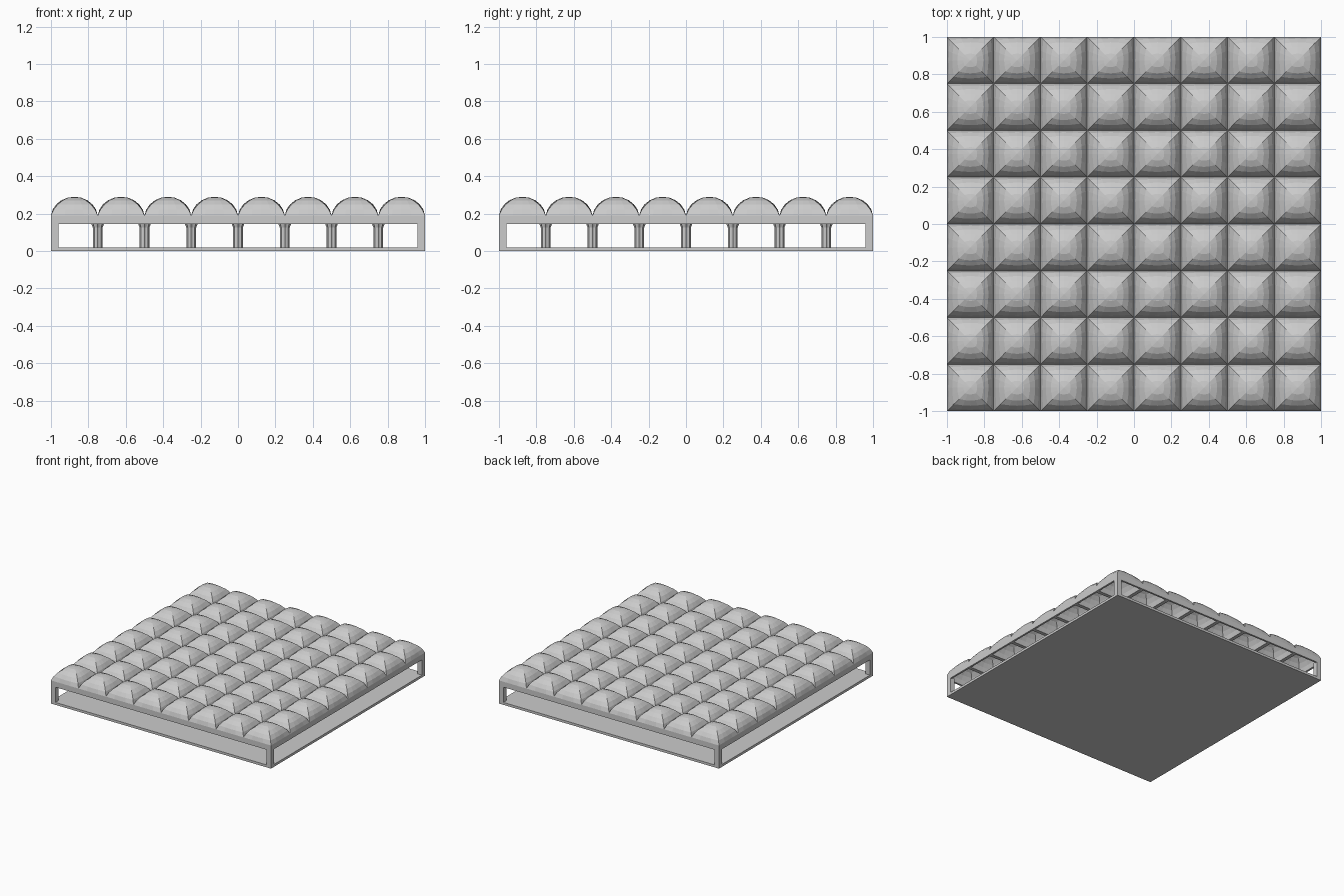
import bpy, bmesh
from math import sin, cos, tan, pi, radians

cube = bpy.data.objects.get("Cube")
if cube:
    bpy.data.objects.remove(cube, do_unlink=True)

stone = bpy.data.materials.new("pale grey stone")
stone.use_nodes = True
GREY = (0.6, 0.6, 0.6, 1)
stone.diffuse_color = GREY
stone.node_tree.nodes["Principled BSDF"].inputs["Base Color"].default_value = GREY

CELLS, PITCH = 8, 0.25
HALF = PITCH / 2
FLOOR, BEAM, SPRING, TOP = 0.02, 0.145, 0.19, 0.29


def finish(name, bm):
    mesh = bpy.data.meshes.new(name)
    bm.normal_update()
    bm.to_mesh(mesh)
    bm.free()
    mesh.materials.append(stone)
    obj = bpy.data.objects.new(name, mesh)
    bpy.context.collection.objects.link(obj)
    return obj


def box(name, low, high):
    bm = bmesh.new()
    bmesh.ops.create_cube(bm, size=1)
    for v in bm.verts:
        for i in range(3):
            v.co[i] = high[i] if v.co[i] > 0 else low[i]
    return finish(name, bm)


def grid(obj, count):
    for axis in range(2):
        mod = obj.modifiers.new("repeat", "ARRAY")
        mod.count = count
        mod.use_relative_offset = False
        mod.use_constant_offset = True
        mod.constant_offset_displace = [PITCH if i == axis else 0 for i in range(3)]


def ring(bm, centre, half, z, roundness):
    """Square ring whose corners are eased towards a circle."""
    verts = []
    for i in range(16):
        a = 2 * pi * i / 16
        c, s = cos(a), sin(a)
        r = (1 - roundness) / max(abs(c), abs(s)) + roundness
        verts.append(bm.verts.new((centre + half * r * c, centre + half * r * s, z)))
    return verts


def bridge(bm, a, b):
    for i in range(len(a)):
        j = (i + 1) % len(a)
        bm.faces.new((a[i], a[j], b[j], b[i]))


def dome(bm, half, base, top, centre, steps=5):
    rings = []
    for k in range(steps):
        t = k / steps
        a = radians(6 + 84 * t)
        rise = (sin(a) - sin(radians(6))) / (1 - sin(radians(6)))
        rings.append(ring(bm, centre, half * cos(a) / cos(radians(6)),
                          base + (top - base) * rise, 0.75 * t))
    for a, b in zip(rings, rings[1:]):
        bridge(bm, a, b)
    apex = bm.verts.new((centre, centre, top))
    for i in range(16):
        bm.faces.new((rings[-1][i], rings[-1][(i + 1) % 16], apex))
    return rings[0]


# Domed roof: outer shells, inner vaults and the beam soffits between them
first = -1 + HALF
bm = bmesh.new()
dome(bm, HALF, SPRING, TOP, first)
grid(finish("roof_domes", bm), CELLS)

bm = bmesh.new()
inner = dome(bm, HALF - 0.015, BEAM, TOP - 0.025, first)
bridge(bm, ring(bm, first, HALF, BEAM, 0), inner)
bmesh.ops.reverse_faces(bm, faces=bm.faces[:])
grid(finish("inner_vaults", bm), CELLS)

# Floor slab
box("floor_slab", (-1, -1, 0), (1, 1, FLOOR))

# Lintels and corner posts
for side, s in (("left", 1), ("right", -1)):
    a, b = sorted((s, s * 0.985))
    box(side + "_lintel", (a, -1, BEAM), (b, 1, SPRING))
for side, s in (("front", -1), ("back", 1)):
    a, b = sorted((s, s * 0.985))
    box(side + "_lintel", (-1, a, BEAM), (1, b, SPRING))
    for hand, h in (("left", 1), ("right", -1)):
        c, d = sorted((h, h * 0.96))
        e, f = sorted((s, s * 0.96))
        box(side + "_" + hand + "_post", (c, e, FLOOR), (d, f, BEAM + 0.01))

# Fluted columns with a small flared capital
bm = bmesh.new()
rings = []
for radius, z in ((0.026, FLOOR), (0.026, 0.125), (0.034, BEAM), (0.034, 0.15)):
    loop = []
    for i in range(16):
        a = 2 * pi * i / 16
        r = radius * (1 if i % 2 == 0 else 0.85)
        loop.append(bm.verts.new((-1 + PITCH + r * cos(a), -1 + PITCH + r * sin(a), z)))
    rings.append(loop)
for a, b in zip(rings, rings[1:]):
    bridge(bm, a, b)
grid(finish("columns", bm), CELLS - 1)
